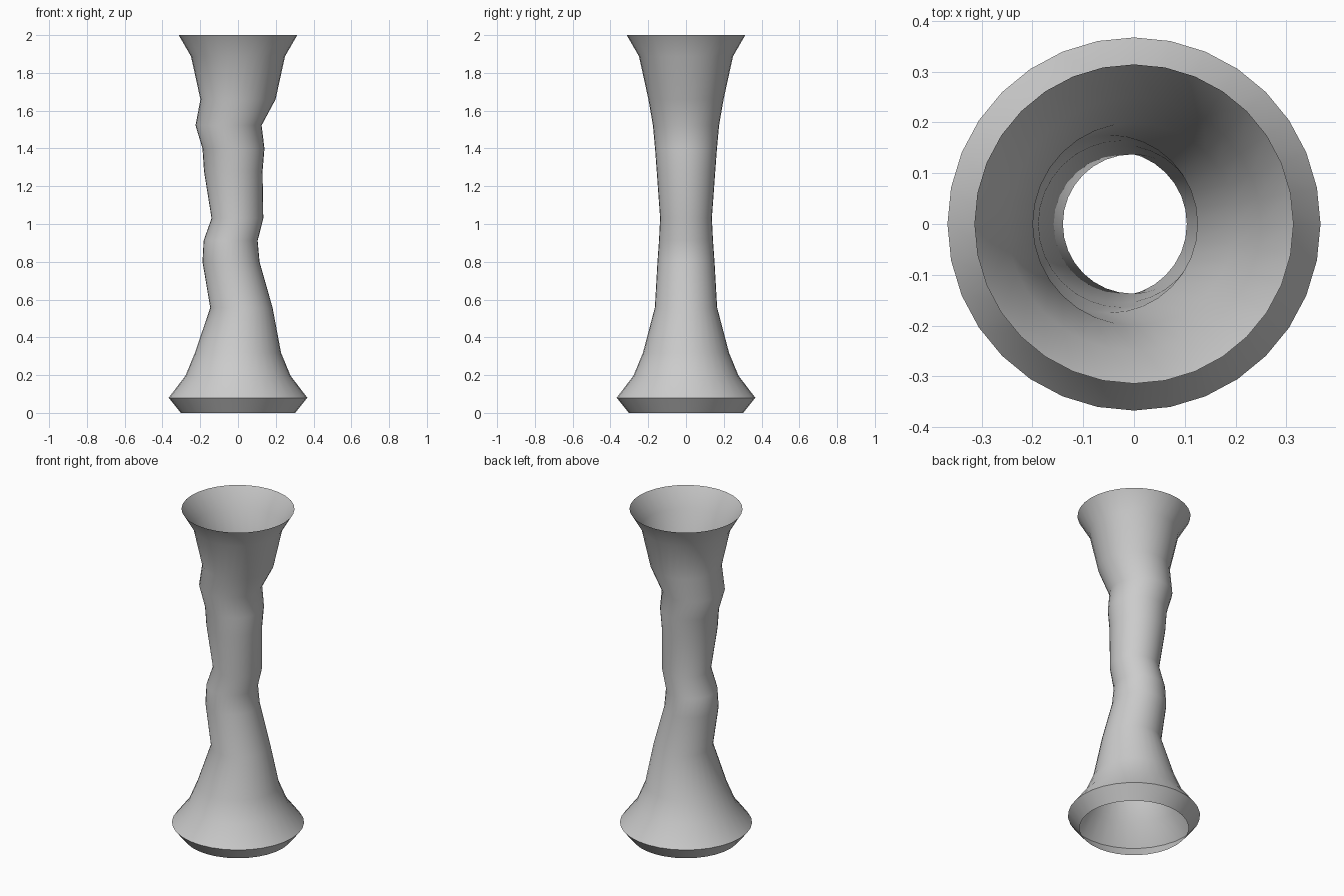
import bpy, bmesh
from math import cos, sin, pi, radians

if "Cube" in bpy.data.objects:
    bpy.data.objects.remove(bpy.data.objects["Cube"])

SIDES = 32

# Rings of the wavy flared tube: height, radius, sideways shift of the centre
rings = [
    (0.00, 0.303, 0), (0.08, 0.367, 0), (0.197, 0.278, 0), (0.318, 0.228, 0),
    (0.557, 0.165, 0.018), (0.80, 0.151, -0.037), (0.912, 0.143, -0.039),
    (1.03, 0.137, -0.003), (1.28, 0.155, -0.025), (1.40, 0.164, -0.024),
    (1.522, 0.175, -0.050), (1.66, 0.199, 0), (1.888, 0.249, 0), (2.00, 0.314, 0),
]

bm = bmesh.new()
loops = [[bm.verts.new((cx + r * cos(2 * pi * i / SIDES), r * sin(2 * pi * i / SIDES), z))
          for i in range(SIDES)] for z, r, cx in rings]

# Bridge neighbouring rings; both ends stay open
for low, high in zip(loops, loops[1:]):
    for i in range(SIDES):
        j = (i + 1) % SIDES
        bm.faces.new((low[i], low[j], high[j], high[i]))

mesh = bpy.data.meshes.new("flared_stem")
bm.to_mesh(mesh)
bm.free()
stem = bpy.data.objects.new("flared_stem", mesh)
bpy.context.collection.objects.link(stem)

# Smooth sides, with the base edge kept sharp
bpy.context.view_layer.objects.active = stem
stem.select_set(True)
bpy.ops.object.shade_smooth_by_angle(angle=radians(50))
